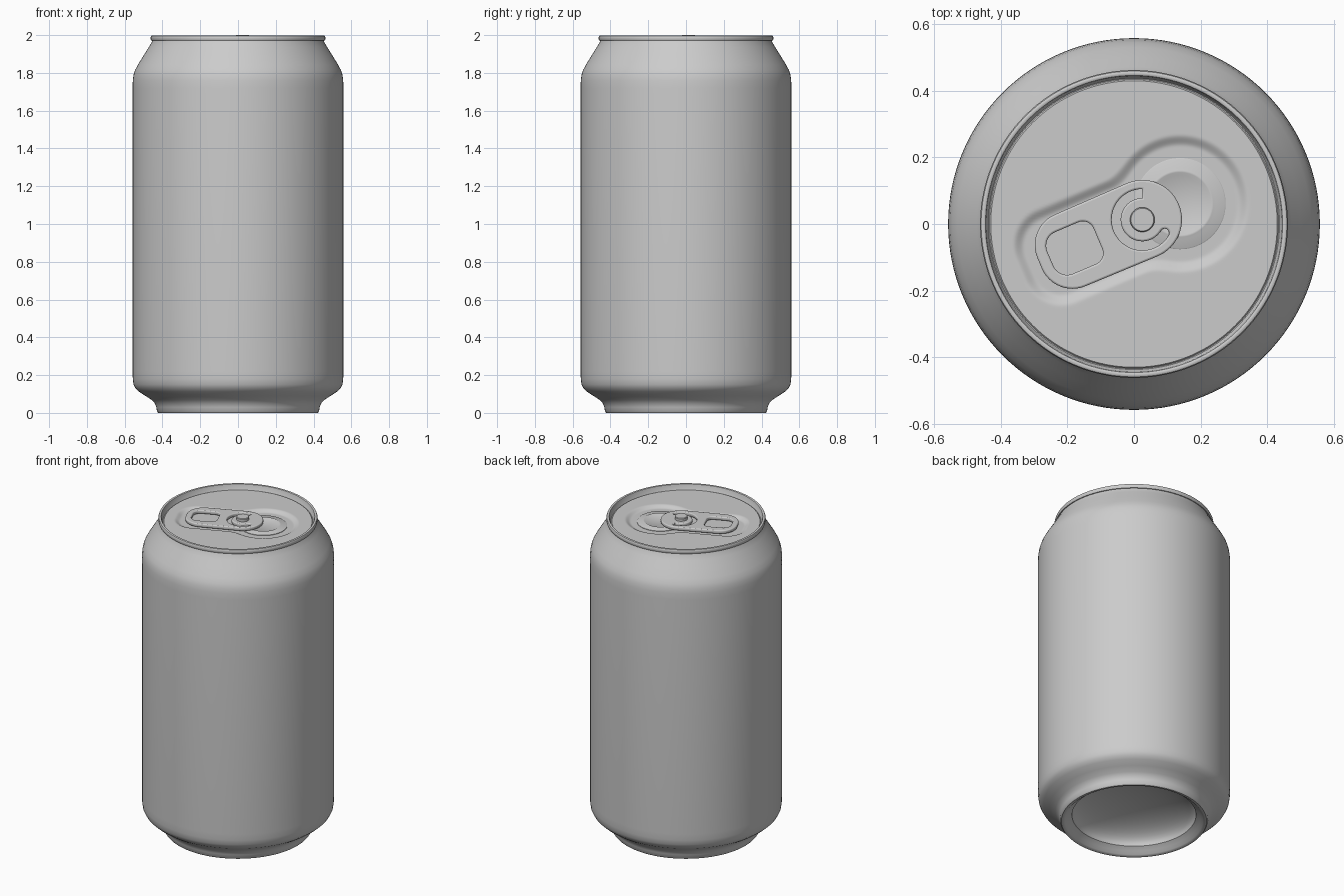
import bpy, bmesh, math
from mathutils import Matrix, Vector

if "Cube" in bpy.data.objects:
    bpy.data.objects.remove(bpy.data.objects["Cube"])

ANG = math.radians(23)              # tab direction on the lid
RIVET = Vector((0.025, 0.013, 0))   # tab pivot
U, V = Vector((math.cos(ANG), math.sin(ANG), 0)), Vector((-math.sin(ANG), math.cos(ANG), 0))
LID_Z, RECESS = 1.966, 0.015

metal = bpy.data.materials.new("aluminium grey")
metal.diffuse_color = (0.6, 0.6, 0.6, 1)
metal.use_nodes = True
metal.node_tree.nodes["Principled BSDF"].inputs["Base Color"].default_value = metal.diffuse_color


def finish(name, mesh, angle=35):
    ob = bpy.data.objects.new(name, mesh)
    bpy.context.collection.objects.link(ob)
    mesh.materials.clear()
    mesh.materials.append(metal)
    bpy.ops.object.select_all(action='DESELECT')
    ob.select_set(True)
    bpy.context.view_layer.objects.active = ob
    bpy.ops.object.shade_smooth_by_angle(angle=math.radians(angle))
    return ob


def lathe(name, profile, segs=128, centre=Vector((0, 0, 0)), height=None, angle=35):
    """Revolve (r, z) points; height(x, y) optionally adds relief."""
    bm = bmesh.new()
    rings = []
    for r, z in profile:
        n = 1 if r == 0 else segs
        ring = []
        for i in range(n):
            a = 2 * math.pi * i / segs
            x, y = centre.x + r * math.cos(a), centre.y + r * math.sin(a)
            ring.append(bm.verts.new((x, y, z + (height(x, y) if height else 0))))
        rings.append(ring)
    for a, b in zip(rings, rings[1:]):
        for i in range(segs):
            j = (i + 1) % segs
            if len(a) == 1:
                bm.faces.new((a[0], b[j], b[i]))
            elif len(b) == 1:
                bm.faces.new((a[i], a[j], b[0]))
            else:
                bm.faces.new((a[i], a[j], b[j], b[i]))
    mesh = bpy.data.meshes.new(name)
    bm.to_mesh(mesh)
    bm.free()
    return finish(name, mesh, angle)


# Can wall: domed base, foot, straight side, shoulder, rolled rim
dome = [(0.36 * math.sin(t * math.pi / 24), 0.04 + 0.12 * math.cos(t * math.pi / 24)) for t in range(13)]
lathe("can_body", dome + [
    (0.385, 0.022), (0.400, 0.006), (0.410, 0.0), (0.422, 0.0), (0.429, 0.008), (0.432, 0.03),
    (0.440, 0.05), (0.456, 0.068), (0.49, 0.09), (0.525, 0.113), (0.543, 0.13), (0.553, 0.15),
    (0.557, 0.18), (0.558, 0.22), (0.558, 1.72), (0.557, 1.76), (0.553, 1.79), (0.545, 1.815),
    (0.530, 1.843), (0.50, 1.892), (0.472, 1.937), (0.457, 1.962), (0.454, 1.971)])
lathe("rolled_rim", [
    (0.452, 1.970), (0.459, 1.971), (0.462, 1.976), (0.462, 1.990), (0.459, 1.996), (0.455, 1.998),
    (0.450, 1.998), (0.446, 1.996), (0.444, 1.991), (0.440, 1.965), (0.437, 1.961),
    (0.434, 1.961), (0.430, LID_Z), (0.428, LID_Z)])


# Lid: flat disc with a keyhole shaped recess
def recess(x, y):
    p = Vector((x, y, 0)) - RIVET
    u, v = p.dot(U), p.dot(V)
    circle = math.hypot(u - 0.123, v) - 0.19
    dx, dy = abs(u + 0.13) - 0.15, abs(v) - 0.035
    bar = math.hypot(max(dx, 0), max(dy, 0)) + min(max(dx, dy), 0) - 0.10
    k = 0.03
    h = max(k - abs(circle - bar), 0) / k
    d = min(circle, bar) - h * h * k / 4
    t = min(max((0.018 - d) / 0.036, 0), 1)
    return -RECESS * t * t * (3 - 2 * t)


lathe("lid", [(0.429 * (1 - i / 90), LID_Z) for i in range(90)] + [(0, LID_Z)], 224, height=recess)

# Opening panel with raised edge and a shallow inner bead
FLOOR = LID_Z - RECESS
lathe("opening_panel", [
    (0.137, FLOOR - 0.003), (0.137, FLOOR + 0.003), (0.134, FLOOR + 0.005), (0.108, FLOOR + 0.005),
    (0.100, FLOOR + 0.009), (0.094, FLOOR + 0.009), (0.086, FLOOR + 0.004), (0, FLOOR + 0.004)],
    80, RIVET + U * 0.123)


# Pull tab: flat outline with finger hole and C shaped slot, rounded edges
def arc(cx, cy, r, a0, a1, n=12):
    return [(cx + r * math.cos(math.radians(a0 + (a1 - a0) * i / n)),
             cy + r * math.sin(math.radians(a0 + (a1 - a0) * i / n))) for i in range(n + 1)]


def rounded(x0, x1, h, r0, r1):
    return (arc(x1 - r1, h - r1, r1, 0, 90) + arc(x0 + r0, h - r0, r0, 90, 180)
            + arc(x0 + r0, r0 - h, r0, 180, 270) + arc(x1 - r1, r1 - h, r1, 270, 360))


outline = arc(0, 0, 0.119, -90, 90, 32) + arc(-0.235, 0.017, 0.10, 90, 180) + arc(-0.235, -0.017, 0.10, 180, 270)
hole = rounded(-0.300, -0.145, 0.068, 0.045, 0.035)
slot = (arc(0, 0, 0.092, 68, 306, 40) + arc(0.0785 * math.cos(math.radians(306)),
        0.0785 * math.sin(math.radians(306)), 0.0135, 306, 486, 8)[1:-1]
        + arc(0, 0, 0.065, 306, 68, 40))

cu = bpy.data.curves.new("tab_curve", 'CURVE')
cu.dimensions, cu.fill_mode = '2D', 'BOTH'
cu.extrude, cu.bevel_depth, cu.bevel_resolution, cu.offset = 0.005, 0.006, 2, -0.006
for pts in (outline, hole, slot):
    sp = cu.splines.new('POLY')
    sp.points.add(len(pts) - 1)
    for p, (x, y) in zip(sp.points, pts):
        p.co = (x, y, 0, 1)
    sp.use_cyclic_u = True
tmp = bpy.data.objects.new("tab_helper", cu)
bpy.context.collection.objects.link(tmp)
bpy.context.view_layer.update()
tab_mesh = bpy.data.meshes.new_from_object(tmp.evaluated_get(bpy.context.evaluated_depsgraph_get()))
bpy.data.objects.remove(tmp)
tab_mesh.transform(Matrix.Translation(RIVET + Vector((0, 0, 1.970))) @ Matrix.Rotation(ANG, 4, 'Z'))
finish("pull_tab", tab_mesh)

# Rivet holding the tab
lathe("rivet", [(0.037, FLOOR - 0.003), (0.037, 1.996), (0.034, 2.0), (0, 2.0)], 48, RIVET)
